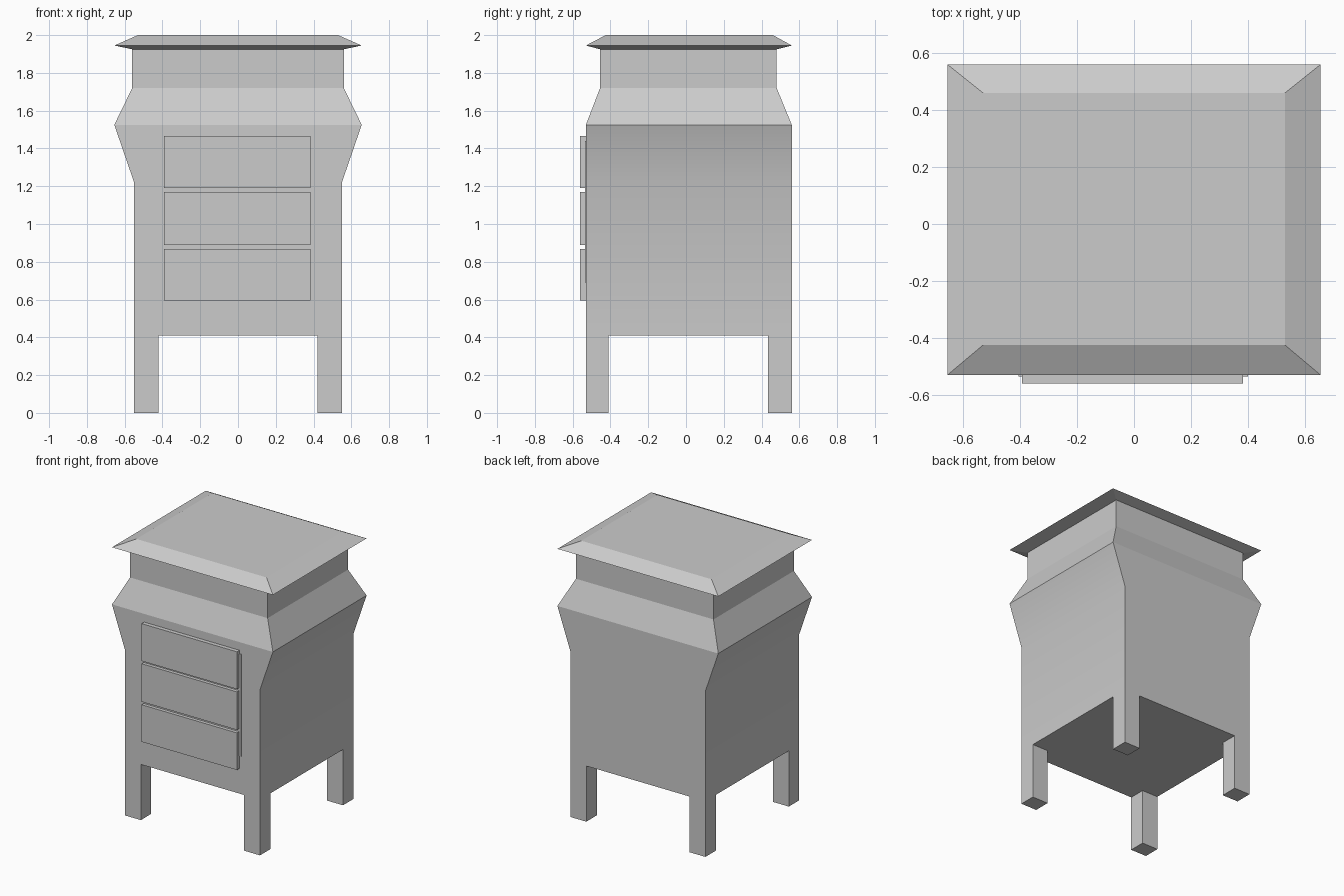
import bpy, bmesh
from mathutils import Vector

if "Cube" in bpy.data.objects:
    bpy.data.objects.remove(bpy.data.objects["Cube"])


def finish(bm, name):
    bmesh.ops.recalc_face_normals(bm, faces=bm.faces[:])
    mesh = bpy.data.meshes.new(name)
    bm.to_mesh(mesh)
    bm.free()
    obj = bpy.data.objects.new(name, mesh)
    bpy.context.collection.objects.link(obj)
    return obj


def loft(rings):
    """Stack rectangles (half width, y front, y back, z) into a closed solid."""
    bm = bmesh.new()
    loops = [[bm.verts.new(p) for p in
              ((-w, f, z), (w, f, z), (w, b, z), (-w, b, z))]
             for w, f, b, z in rings]
    for lo, hi in zip(loops, loops[1:]):
        for i in range(4):
            j = (i + 1) % 4
            bm.faces.new((lo[i], lo[j], hi[j], hi[i]))
    bm.faces.new(loops[0][::-1])
    bm.faces.new(loops[-1])
    return bm


def box(name, x0, x1, y0, y1, z0, z1):
    bm = loft([((x1 - x0) / 2, y0, y1, z0), ((x1 - x0) / 2, y0, y1, z1)])
    bmesh.ops.translate(bm, verts=bm.verts[:], vec=((x0 + x1) / 2, 0, 0))
    return finish(bm, name)


FRONT, BACK, FLOOR = -0.53, 0.56, 0.41

# Cabinet body: straight sides, flared shoulders, narrower neck
bm = loft([(0.55, FRONT, BACK, FLOOR), (0.55, FRONT, BACK, 1.22),
           (0.655, FRONT, BACK, 1.525), (0.56, -0.455, 0.48, 1.72),
           (0.56, -0.455, 0.48, 1.93)])

# Legs: slice the body and pull the four bottom corners down to the ground
for co, no in (((-0.42, 0, 0), (1, 0, 0)), ((0.42, 0, 0), (1, 0, 0)),
               ((0, -0.41, 0), (0, 1, 0)), ((0, 0.435, 0), (0, 1, 0))):
    bmesh.ops.bisect_plane(bm, geom=bm.verts[:] + bm.edges[:] + bm.faces[:],
                           plane_co=co, plane_no=no)
corners = []
for f in bm.faces:
    c = f.calc_center_median()
    if c.z < FLOOR + 0.001 and abs(c.x) > 0.42 and not -0.41 < c.y < 0.435:
        corners.append(f)
out = bmesh.ops.extrude_face_region(bm, geom=corners)
bmesh.ops.translate(bm, vec=Vector((0, 0, -FLOOR)),
                    verts=[v for v in out["geom"] if isinstance(v, bmesh.types.BMVert)])

# Only the curved-looking outer sides are smooth
for f in bm.faces:
    c = f.calc_center_median()
    f.smooth = abs(c.x) > 0.545 and c.z < 1.5
finish(bm, "cabinet_body")

# Lid with sloped rim and slightly tapered underside
finish(loft([(0.56, -0.455, 0.48, 1.925), (0.655, FRONT, BACK, 1.945),
             (0.53, -0.425, 0.46, 2.0)]), "lid")

# Thin backing panel and three drawer fronts
box("drawer_backing", -0.405, 0.40, -0.535, -0.50, 0.69, 1.44)
for i, (z0, z1) in enumerate(((0.595, 0.868), (0.89, 1.17), (1.19, 1.465))):
    box(f"drawer_front_{i + 1}", -0.393, 0.383, -0.56, -0.52, z0, z1)
